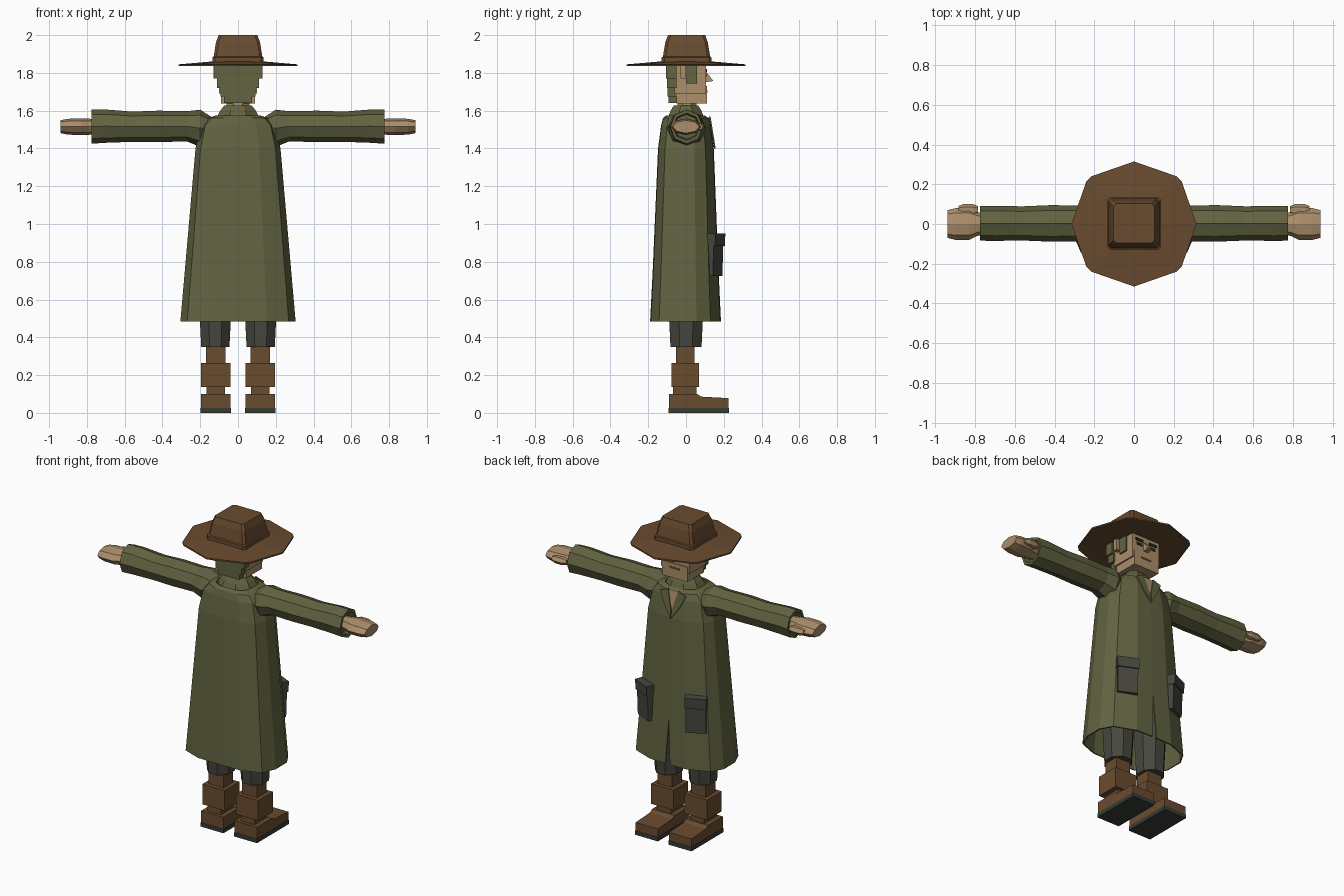
import bpy, bmesh, math
from mathutils import Matrix, Vector

cube = bpy.data.objects.get("Cube")
if cube:
    bpy.data.objects.remove(cube, do_unlink=True)


def material(name, r, g, b):
    rgb = [((c / 255 + 0.055) / 1.055) ** 2.4 for c in (r, g, b)] + [1]
    m = bpy.data.materials.new(name)
    m.use_nodes = True
    m.diffuse_color = rgb
    m.node_tree.nodes["Principled BSDF"].inputs["Base Color"].default_value = rgb
    return m


GREEN = material("olive cloth", 98, 99, 65)
BROWN = material("brown leather", 105, 75, 47)
SKIN = material("skin", 172, 142, 106)
GREY = material("charcoal cloth", 70, 71, 62)
SOLE = material("dark rubber", 54, 60, 52)
DARK = material("eye dark", 40, 38, 34)
MOUTH = material("mouth brown", 112, 80, 54)


def finish(name, bm, mat, mirror=False):
    bmesh.ops.recalc_face_normals(bm, faces=bm.faces)
    me = bpy.data.meshes.new(name)
    bm.to_mesh(me)
    bm.free()
    me.materials.append(mat)
    ob = bpy.data.objects.new(name, me)
    bpy.context.collection.objects.link(ob)
    if mirror:
        ob.modifiers.new("Mirror", 'MIRROR').use_mirror_merge = False
    return ob


def loft(name, rings, mat, mirror=False, caps=True, skip=()):
    """Join rings of points; skip lists (ring, side) quads left open."""
    bm = bmesh.new()
    vs = [[bm.verts.new(p) for p in r] for r in rings]
    n = len(vs[0])
    for k in range(len(vs) - 1):
        for i in range(n):
            if (k, i) not in skip:
                j = (i + 1) % n
                bm.faces.new((vs[k][i], vs[k][j], vs[k + 1][j], vs[k + 1][i]))
    if caps:
        bm.faces.new(vs[0])
        bm.faces.new(vs[-1])
    return finish(name, bm, mat, mirror)


def box(name, x, y, z, mat, mirror=False, matrix=None):
    bm = bmesh.new()
    bmesh.ops.create_cube(bm, size=1)
    for v in bm.verts:
        v.co = Vector([(a + b) / 2 + c * (b - a) for (a, b), c in zip((x, y, z), v.co)])
    if matrix:
        bm.transform(matrix)
    return finish(name, bm, mat, mirror)


def oval(rx, ry, n=8, turn=0.0):
    return [(rx * math.cos(math.tau * i / n + turn), ry * math.sin(math.tau * i / n + turn))
            for i in range(n)]


def chamfered(rx, ry, c):
    return [(rx, c - ry), (rx, ry - c), (rx - c, ry), (c - rx, ry),
            (-rx, ry - c), (-rx, c - ry), (c - rx, -ry), (rx - c, -ry)]


def plate(name, points, lift, mat, mirror=False):
    """Thin sheet lying on the chest, points given as x, z."""
    def chest(z):
        return 0.147 - max(0, z - 1.4) * 0.16
    rings = [[(x, chest(z) + d, z) for x, z in points] for d in (lift - 0.009, lift)]
    return loft(name, rings, mat, mirror)


# Coat: right half of the section as unit offsets, mirrored to a full ring
HALF = [(0.42, 0.98), (0.86, 0.70), (1, 0.3), (1, -0.3), (0.88, -0.75), (0.5, -0.98)]


def coat_ring(z, rx, front, back, slit):
    right = [(x * rx, y * (front if y > 0 else back), z) for x, y in HALF]
    left = [(-x, y, z) for x, y, z in reversed(right)]
    return [(slit, front, z)] + right + [(0, -back, z)] + left + [(-slit, front, z)]


levels = [(0.485, 0.305, 0.185, 0.19, 0.016), (0.76, 0.281, 0.172, 0.176, 0.001),
          (1.40, 0.225, 0.147, 0.148, 0.001), (1.52, 0.197, 0.130, 0.132, 0.001),
          (1.56, 0.160, 0.120, 0.122, 0.001), (1.575, 0.115, 0.098, 0.105, 0.001)]
rings = [coat_ring(*lv) for lv in levels]
coat = loft("coat", rings, GREEN, caps=False, skip=[(0, len(rings[0]) - 1)])
solid = coat.modifiers.new("Solidify", 'SOLIDIFY')
solid.thickness, solid.offset = 0.008, -1

# Collar, neck and open lapels
collar = [(1.56, 0.125, 0.105), (1.60, 0.102, 0.088), (1.628, 0.078, 0.07), (1.615, 0.062, 0.055)]
loft("collar", [[(x, y, z) for x, y in oval(rx, ry, 8, math.pi / 8)]
                for z, rx, ry in collar], GREEN)
loft("neck", [[(x, y + 0.005, z) for x, y in oval(0.065, 0.055, 8, math.pi / 8)]
              for z in (1.54, 1.66)], SKIN)
plate("chest_opening", [(-0.04, 1.565), (0.04, 1.565), (0, 1.45)], 0.005, SKIN)
plate("lapel", [(0.002, 1.40), (0.05, 1.47), (0.09, 1.55), (0.035, 1.57), (0.003, 1.45)],
      0.010, GREEN, True)

# Sleeves with hollow cuffs
arm = [(0.13, 0.07, 0.05, 1.51), (0.20, 0.102, 0.098, 1.507), (0.27, 0.09, 0.08, 1.517),
       (0.42, 0.092, 0.083, 1.517), (0.56, 0.086, 0.08, 1.515), (0.70, 0.088, 0.088, 1.518),
       (0.775, 0.087, 0.09, 1.515), (0.775, 0.072, 0.072, 1.515), (0.74, 0.065, 0.065, 1.515)]
loft("sleeve", [[(x, y + 0.003, z + cz) for y, z in oval(ry, rz)]
                for x, ry, rz, cz in arm], GREEN, True)

# Hands and thumbs
hand = [(0.73, 0.05, 0.035), (0.79, 0.06, 0.043), (0.83, 0.08, 0.044),
        (0.90, 0.08, 0.042), (0.94, 0.07, 0.034)]
loft("hand", [[(x, y, z + 1.515) for y, z in oval(ry, rz)] for x, ry, rz in hand], SKIN, True)
thumb = [(0.785, 0.02), (0.81, 0.03), (0.86, 0.03), (0.885, 0.02)]
loft("thumb", [[(x, y + 0.07, z + 1.515) for y, z in oval(r, r * 0.8, 6)]
               for x, r in thumb], SKIN, True)

# Trousers
loft("trouser_leg", [[(x + 0.12, y, z) for x, y in oval(r, r + 0.008, 8, math.pi / 8)]
                     for z, r in ((0.35, 0.081), (0.52, 0.09), (0.90, 0.10))], GREY, True)

# Boots
box("boot_top", (0.066, 0.17), (-0.052, 0.045), (0.25, 0.36), BROWN, True)
box("boot_shaft", (0.04, 0.196), (-0.078, 0.07), (0.137, 0.265), BROWN, True)
box("boot_ankle", (0.07, 0.166), (-0.07, 0.055), (0.09, 0.14), BROWN, True)
side = [(-0.09, 0.025), (-0.09, 0.10), (0.06, 0.10), (0.08, 0.086), (0.226, 0.078), (0.226, 0.025)]
loft("boot_foot", [[(x, y, z) for y, z in side] for x in (0.04, 0.196)], BROWN, True)
box("boot_sole", (0.038, 0.198), (-0.092, 0.228), (0, 0.026), SOLE, True)

# Pockets, angled with the coat corners
turn = Matrix.Translation((0.175, 0.145, 0.835)) @ Matrix.Rotation(math.radians(-25), 4, 'Z') \
    @ Matrix.Rotation(math.radians(-2), 4, 'X')
box("pocket", (-0.06, 0.06), (-0.03, 0.028), (-0.11, 0.09), GREY, True, turn)
box("pocket_flap", (-0.064, 0.064), (-0.03, 0.036), (0.05, 0.115), GREY, True, turn)

# Head and face
box("head", (-0.1, 0.1), (-0.06, 0.106), (1.69, 1.85), SKIN)
box("jaw", (-0.09, 0.09), (-0.05, 0.111), (1.638, 1.73), SKIN)
loft("nose", [[(x, 0.1, 1.815), (x, 0.145, 1.757), (x, 0.1, 1.75)] for x in (-0.016, 0.016)], SKIN)
box("eye", (0.028, 0.072), (0.1, 0.109), (1.778, 1.796), DARK, True)
box("eyebrow", (0.024, 0.078), (0.103, 0.112), (1.805, 1.82), DARK, True)
box("mouth", (-0.036, 0.036), (0.105, 0.114), (1.695, 1.706), MOUTH)
box("ear", (0.09, 0.13), (-0.028, 0.0), (1.77, 1.84), SKIN, True)

# Stepped hair
for i, (w, z0, z1) in enumerate([(0.124, 1.77, 1.85), (0.112, 1.72, 1.77),
                                 (0.092, 1.675, 1.72), (0.074, 1.64, 1.675)]):
    box(f"hair_back_{i + 1}", (-w, w), (-0.105 + 0.004 * i, -0.05), (z0, z1), GREEN)
box("sideburn", (0.09, 0.11), (0.0, 0.058), (1.745, 1.85), GREEN, True)

# Hat: eight-sided brim with clipped diagonals, square tapering crown
quarter = [(0.315, 0), (0.24, 0.215), (0.215, 0.24)]
outline = []
for q in range(4):
    rot = Matrix.Rotation(q * math.pi / 2, 2)
    outline += [rot @ Vector(p) for p in quarter]
loft("hat_brim", [[(p.x * s, p.y * s, z) for p in outline]
                  for s, z in ((0.4, 1.842), (1, 1.836), (1, 1.845), (0.45, 1.86))], BROWN)
crown = [(1.845, 0.136), (1.882, 0.136), (1.886, 0.129), (1.96, 0.117), (2.0, 0.103)]
loft("hat_crown", [[(x, y + 0.003, z) for x, y in chamfered(r, r - 0.004, 0.014)]
                   for z, r in crown], BROWN)
